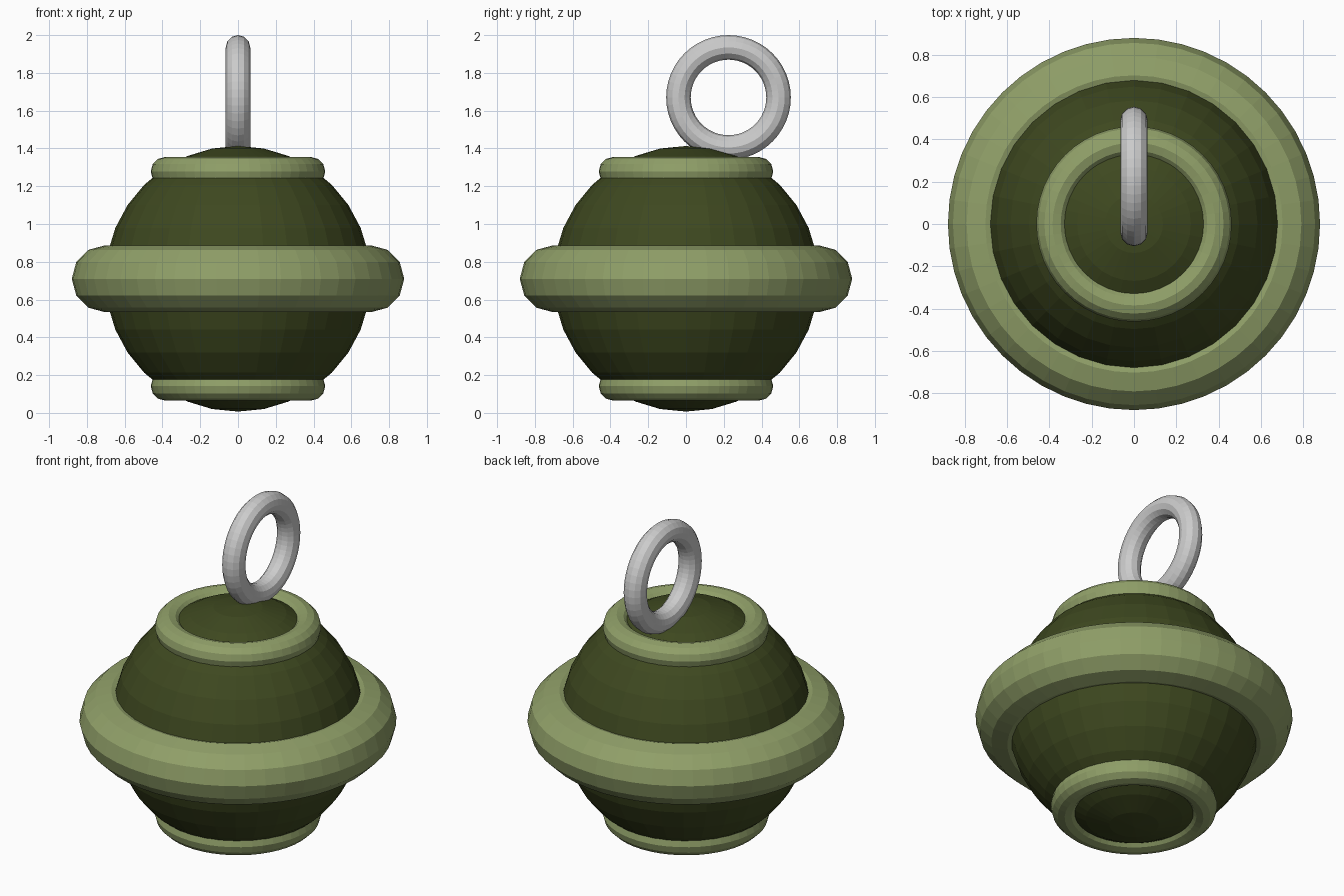
import bpy
from math import pi

if "Cube" in bpy.data.objects:
    bpy.data.objects.remove(bpy.data.objects["Cube"])

MID = 0.71  # height of the body's equator


def material(name, color):
    mat = bpy.data.materials.new(name)
    mat.diffuse_color = (*color, 1)
    mat.use_nodes = True
    mat.node_tree.nodes["Principled BSDF"].inputs["Base Color"].default_value = mat.diffuse_color
    return mat


dark_green = material("dark_green", (0.048, 0.065, 0.014))
light_green = material("light_green", (0.28, 0.35, 0.14))


def finish(name, mat=None):
    obj = bpy.context.object
    obj.name = name
    if mat:
        obj.data.materials.append(mat)
    return obj


def torus(name, loc, major, minor, mat=None, rot=(0, 0, 0)):
    bpy.ops.mesh.primitive_torus_add(
        location=loc, rotation=rot, major_radius=major, minor_radius=minor,
        major_segments=48, minor_segments=12)
    return finish(name, mat)


# Round body
bpy.ops.mesh.primitive_uv_sphere_add(
    segments=32, ring_count=16, radius=0.703, location=(0, 0, MID))
finish("body", dark_green)

# Wide band around the middle
torus("middle_band", (0, 0, MID), 0.703, 0.177, light_green)

# Matching collars at top and bottom
for name, side in (("top_collar", 1), ("bottom_collar", -1)):
    torus(name, (0, 0, MID + side * 0.568), 0.385, 0.077, light_green)

# Upright pull ring, set towards the back
torus("pull_ring", (0, 0.225, 1.67), 0.265, 0.065, rot=(0, pi / 2, 0))
